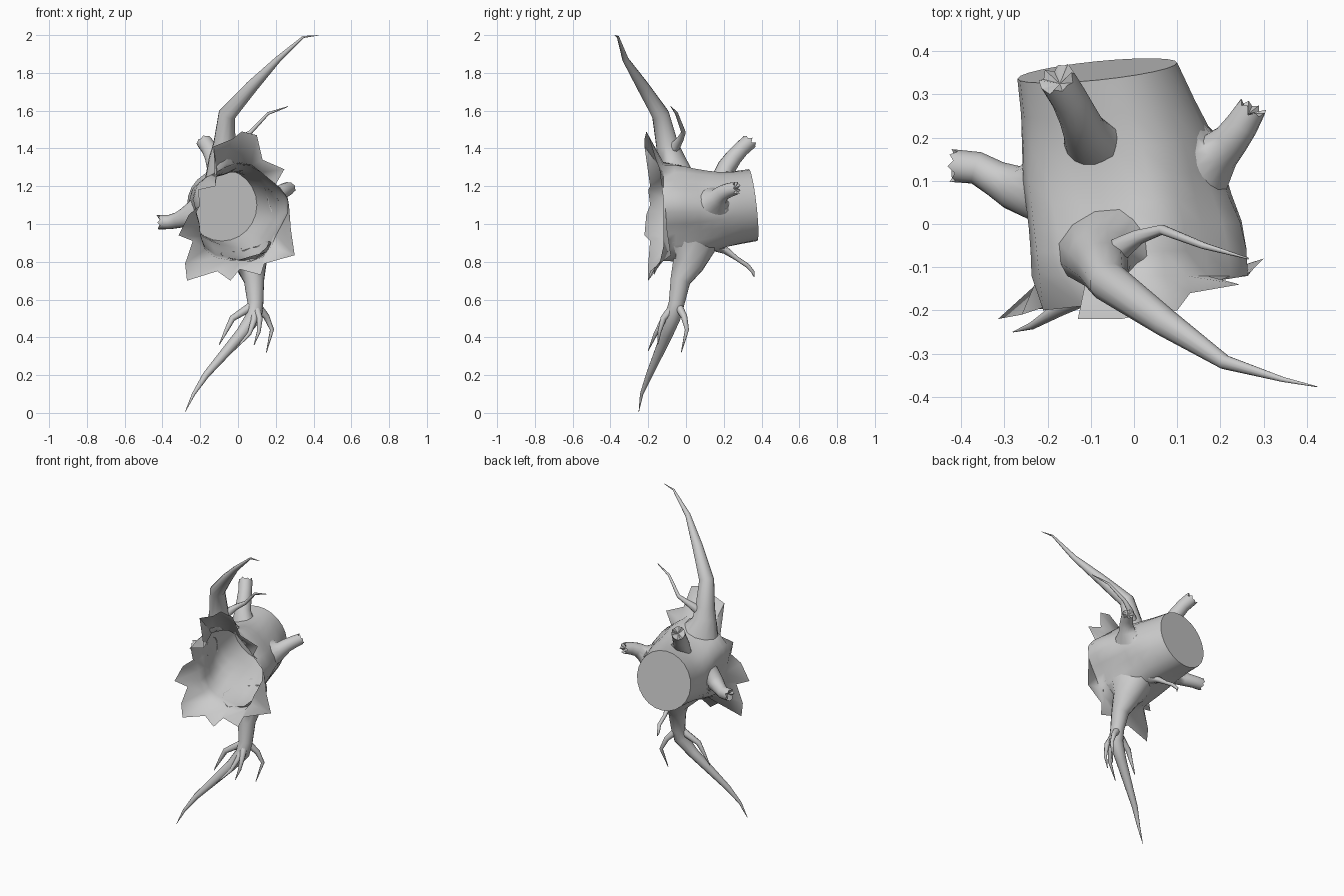
import bpy, math, random
from mathutils import Vector
from mathutils.bvhtree import BVHTree

random.seed(4)
N = 24


def make(name, verts, faces, angle=60):
    me = bpy.data.meshes.new(name)
    me.from_pydata([tuple(v) for v in verts], [], faces)
    me.validate()
    ob = bpy.data.objects.new(name, me)
    bpy.context.collection.objects.link(ob)
    bpy.ops.object.select_all(action='DESELECT')
    ob.select_set(True)
    bpy.context.view_layer.objects.active = ob
    bpy.ops.object.mode_set(mode='EDIT')
    bpy.ops.mesh.select_all(action='SELECT')
    bpy.ops.mesh.normals_make_consistent(inside=False)
    bpy.ops.object.mode_set(mode='OBJECT')
    bpy.ops.object.shade_smooth_by_angle(angle=math.radians(angle))
    return ob


def bridge(a, b, n):
    return [(a + i, a + (i + 1) % n, b + (i + 1) % n, b + i) for i in range(n)]


def tube(name, pts, sides=12, broken=False, surface=None):
    """Tapered limb along (x, y, z, radius) points; its base can hug a surface."""
    P = [Vector(p[:3]) for p in pts]
    verts, faces = [], []
    u = None
    for k, p in enumerate(P):
        t = (P[min(k + 1, len(P) - 1)] - p).normalized() + (p - P[max(k - 1, 0)]).normalized()
        t.normalize()
        if u is None:
            u = t.orthogonal()
        u = (u - t * u.dot(t)).normalized()
        w = t.cross(u)
        for i in range(sides):
            a = math.tau * i / sides
            v = p + (u * math.cos(a) + w * math.sin(a)) * pts[k][3]
            if broken and k == len(P) - 1:
                v += t * (0.005 * (-1) ** i + random.uniform(-.008, .008))
            if surface and k == 0:
                v = surface.find_nearest(v)[0]
            verts.append(v)
        if k:
            faces += bridge((k - 1) * sides, k * sides, sides)
    last = (len(P) - 1) * sides
    verts.append(P[-1] - t * 0.015 if broken else P[-1])
    faces += [(last + i, last + (i + 1) % sides, len(verts) - 1) for i in range(sides)]
    return make(name, verts, faces)


# Hollow trunk lying along y: torn rim at the front, sawn cap at the back
rim = [(.27, -.11, 1.10), (.25, -.12, 1.16), (.20, -.13, 1.21), (.245, -.14, 1.29),
       (.13, -.16, 1.34), (.10, -.20, 1.47), (.02, -.21, 1.49), (-.03, -.22, 1.45),
       (-.13, -.22, 1.41), (-.12, -.19, 1.20), (-.21, -.20, 1.18), (-.20, -.19, 1.10),
       (-.26, -.21, 1.05), (-.315, -.22, .94), (-.24, -.19, .91), (-.28, -.20, .79),
       (-.27, -.20, .70), (-.11, -.19, .75), (-.04, -.20, .70), (.01, -.17, .76),
       (.12, -.17, .73), (.14, -.14, .79), (.30, -.08, .835), (.28, -.10, .97)]
# y, x min, x max, z min, z max, flute depth
rings = [(-.12, -.235, .25, .80, 1.32, .06), (-.06, -.235, .245, .81, 1.315, .07),
         (.0, -.24, .235, .82, 1.305, .07), (.06, -.25, .215, .84, 1.29, .06),
         (.12, -.26, .20, .86, 1.28, .05), (.19, -.262, .18, .88, 1.275, .03),
         (.27, -.262, .14, .895, 1.28, .012), (.355, -.27, .10, .91, 1.29, 0)]
verts = [Vector(p) for p in rim]
faces = bridge(0, N, N)
for k, (y, x0, x1, z0, z1, fl) in enumerate(rings):
    tilt = k / (len(rings) - 1)
    for i in range(N):
        a = math.tau * i / N
        f = 1 + fl * (math.sin(5 * a + 1 + y * 4) + .6 * math.sin(3 * a - y * 6))
        dx, dz = (x1 - x0) / 2 * math.cos(a) * f, (z1 - z0) / 2 * math.sin(a) * f
        verts.append(Vector(((x0 + x1) / 2 + dx, y + tilt * (.1 * dx - .115 * dz),
                             (z0 + z1) / 2 + dz)))
    if k:
        faces += bridge(k * N, (k + 1) * N, N)
wall = BVHTree.FromPolygons(verts, faces[N:])    # limbs grow from the wall
faces.append(tuple(range(len(rings) * N, len(rings) * N + N)))
make("hollow_trunk", verts, faces)

# Three snapped branch stubs
tube("stub_left", [(-.245, .07, 1.05, .085), (-.28, .085, 1.035, .052), (-.32, .105, 1.02, .042),
                   (-.365, .13, 1.01, .038), (-.42, .135, 1.01, .038)], 16, True, wall)
tube("stub_right", [(.165, .145, 1.11, .08), (.20, .17, 1.14, .05), (.225, .195, 1.165, .042),
                    (.25, .23, 1.18, .038), (.272, .268, 1.19, .034)], 16, True, wall)
tube("stub_top", [(-.10, .19, 1.26, .065), (-.115, .215, 1.30, .05), (-.13, .25, 1.35, .045),
                  (-.15, .29, 1.395, .042), (-.178, .335, 1.435, .042)], 16, True, wall)

# Tall upper root and its side shoot
tube("upper_root", [(-.085, -.06, 1.30, .115), (-.08, -.08, 1.345, .075), (-.072, -.10, 1.42, .06),
                    (-.058, -.135, 1.58, .047), (.075, -.23, 1.73, .033), (.21, -.32, 1.87, .017),
                    (.345, -.36, 1.99, .006), (.425, -.377, 1.999, .001)], 12, False, wall)
tube("upper_shoot", [(-.07, -.09, 1.37, .04), (-.03, -.055, 1.415, .027), (.01, -.03, 1.45, .018),
                     (.065, -.013, 1.485, .012), (.16, -.05, 1.585, .008),
                     (.265, -.08, 1.622, .002)], 8)

# Long lower root with four rootlets
tube("lower_root", [(.055, .03, .85, .16), (.07, .01, .785, .085), (.085, -.03, .70, .055),
                    (.092, -.05, .58, .043), (.085, -.07, .51, .044), (.02, -.10, .42, .033),
                    (-.17, -.195, .20, .018), (-.235, -.235, .10, .009),
                    (-.28, -.25, .005, .001)], 12, False, wall)
rootlets = [
    [(.09, -.05, .58, .025), (.15, -.01, .51, .017), (.18, .005, .44, .011), (.15, -.025, .32, .002)],
    [(.09, -.06, .56, .025), (.085, -.12, .49, .017), (.06, -.16, .42, .011), (-.02, -.20, .33, .002)],
    [(.08, -.06, .57, .025), (-.03, -.09, .50, .017), (-.06, -.10, .44, .011), (-.10, -.11, .36, .002)],
    [(.09, -.06, .57, .025), (.115, -.12, .50, .016), (.11, -.14, .43, .010), (.085, -.15, .36, .002)]]
for i, p in enumerate(rootlets):
    tube(f"rootlet_{i + 1}", p, 8)

# Thin root under the sawn end
tube("back_rootlet", [(-.01, .16, .885, .035), (-.015, .21, .86, .02), (-.03, .265, .82, .012),
                      (-.03, .325, .78, .012), (-.045, .355, .745, .009),
                      (-.04, .36, .72, .002)], 8, False, wall)
